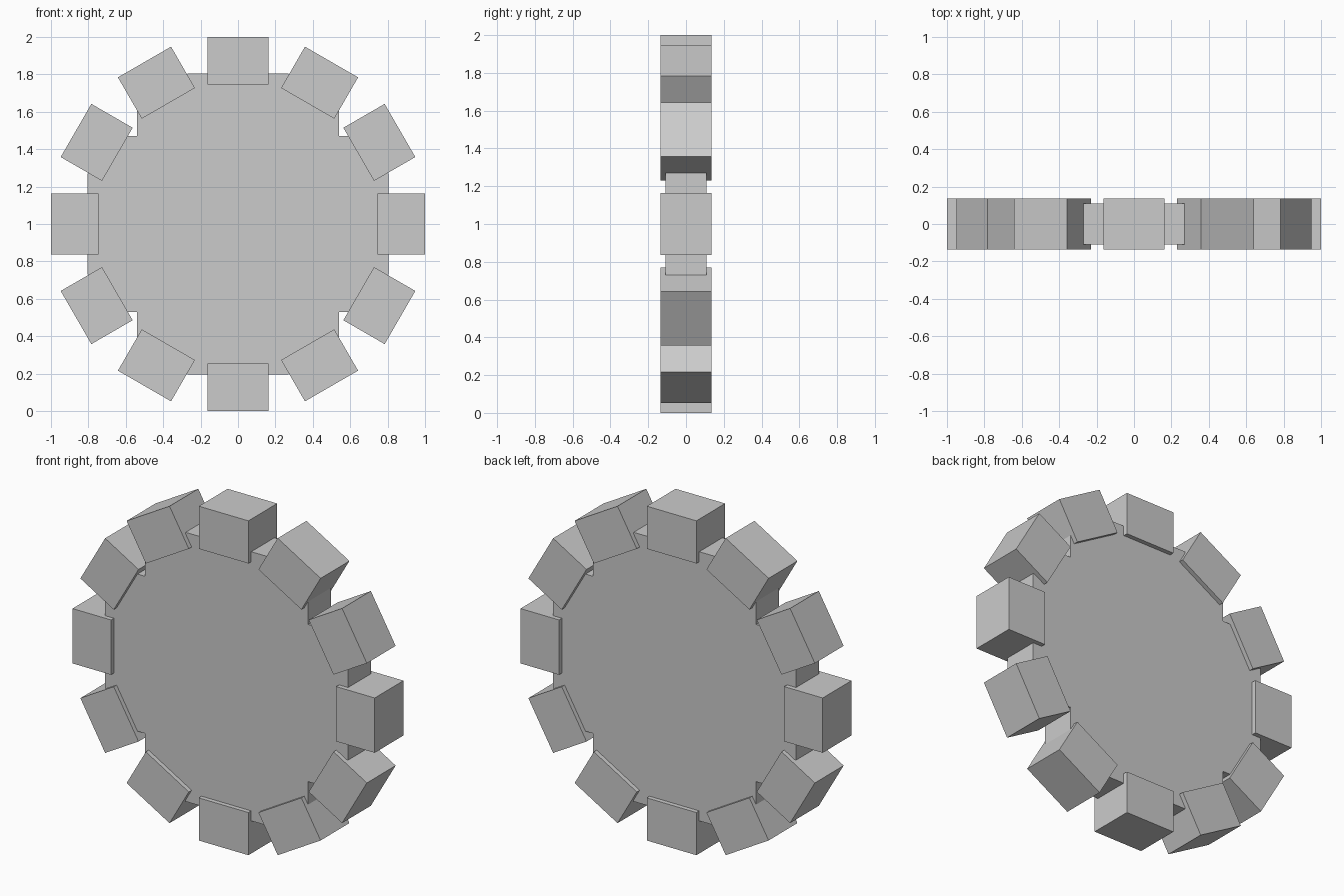
import bpy, bmesh, math
from mathutils import Matrix

if "Cube" in bpy.data.objects:
    bpy.data.objects.remove(bpy.data.objects["Cube"])

CENTRE_Z = 1.0

# Stepped disc: one quadrant of the outline, mirrored into all four
quadrant = [(0.805, 0.27), (0.74, 0.27), (0.74, 0.47), (0.54, 0.47),
            (0.54, 0.74), (0.27, 0.74), (0.27, 0.805)]
half = quadrant + [(-x, z) for x, z in reversed(quadrant)]
outline = half + [(x, -z) for x, z in reversed(half)]


def finish(bm, name):
    bmesh.ops.recalc_face_normals(bm, faces=bm.faces)
    mesh = bpy.data.meshes.new(name)
    bm.to_mesh(mesh)
    bm.free()
    obj = bpy.data.objects.new(name, mesh)
    bpy.context.collection.objects.link(obj)
    return obj


def make_disc(depth):
    bm = bmesh.new()
    face = bm.faces.new([bm.verts.new((x, -depth / 2, z)) for x, z in outline])
    ext = bmesh.ops.extrude_face_region(bm, geom=[face], use_keep_orig=True)
    verts = [v for v in ext["geom"] if isinstance(v, bmesh.types.BMVert)]
    bmesh.ops.translate(bm, verts=verts, vec=(0, depth, 0))
    obj = finish(bm, "wheel_disc")
    obj.location.z = CENTRE_Z


def make_tread(i, count, radius, size):
    bm = bmesh.new()
    bmesh.ops.create_cube(bm, size=1, matrix=Matrix.Diagonal((*size, 1)))
    obj = finish(bm, f"tread_block_{i + 1}")
    a = math.tau * i / count
    obj.location = (radius * math.sin(a), 0, CENTRE_Z + radius * math.cos(a))
    obj.rotation_euler.y = a


make_disc(0.218)

# Ring of tread blocks around the rim
for i in range(12):
    make_tread(i, 12, 0.8725, (0.328, 0.272, 0.255))
